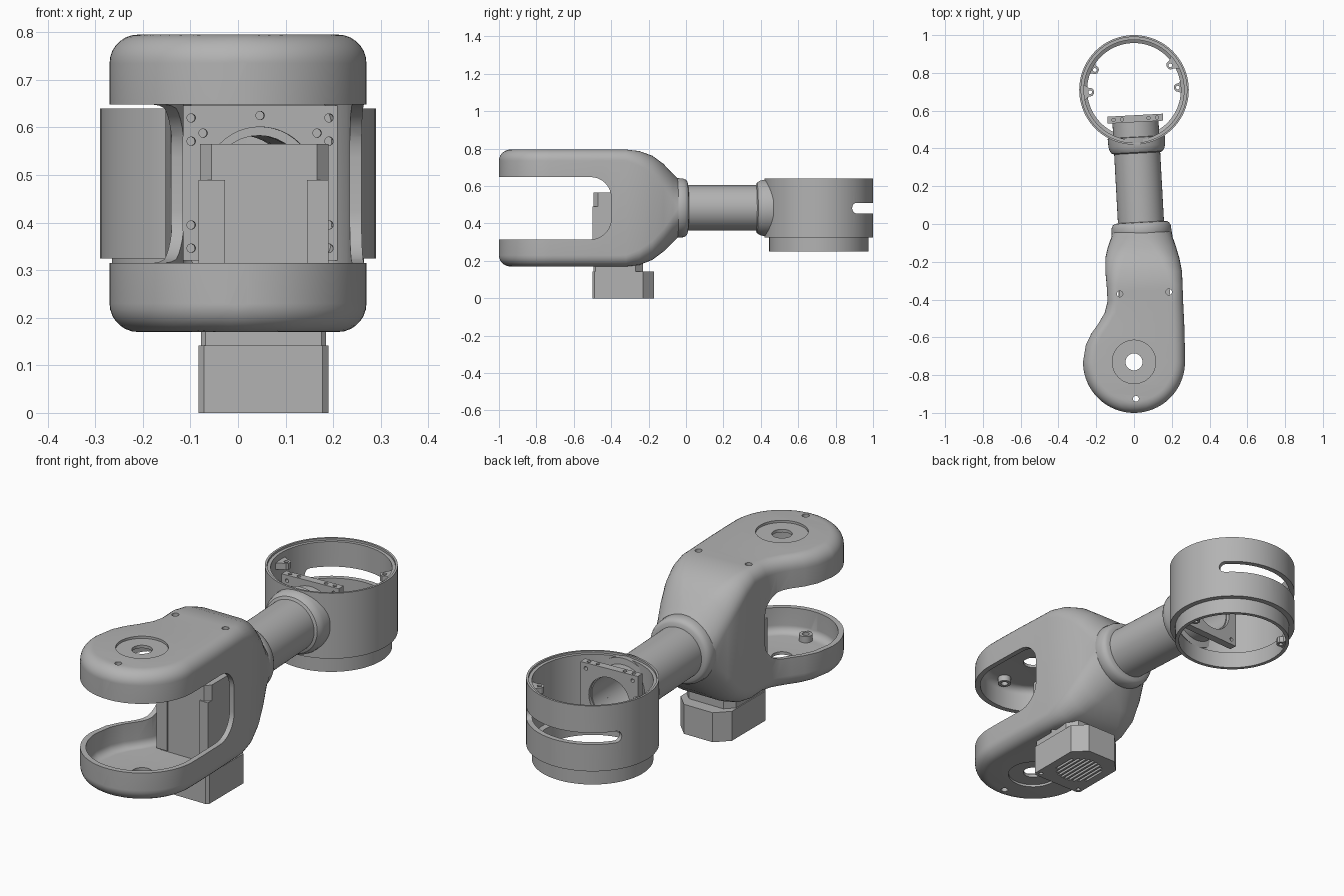
import bpy, bmesh
from math import sin, cos, acos, sqrt, pi, radians
from mathutils import Vector

if "Cube" in bpy.data.objects:
    bpy.data.objects.remove(bpy.data.objects["Cube"])

GREY = (0.45, 0.45, 0.45, 1)
mat = bpy.data.materials.new("plain grey")
mat.use_nodes = True
mat.diffuse_color = GREY
mat.node_tree.nodes["Principled BSDF"].inputs["Base Color"].default_value = GREY

Z = Vector((0, 0, 1))
Y = Vector((0, 1, 0))


def loft(name, rings, wrap=False):
    """Skin a list of equal rings; cap the ends or wrap round to the start."""
    bm = bmesh.new()
    vs = [[bm.verts.new(p) for p in ring] for ring in rings]
    n = len(vs[0])
    pairs = list(zip(vs, vs[1:])) + ([(vs[-1], vs[0])] if wrap else [])
    for a, b in pairs:
        for i in range(n):
            j = (i + 1) % n
            bm.faces.new((a[i], a[j], b[j], b[i]))
    if not wrap:
        bm.faces.new(vs[0])
        bm.faces.new(vs[-1])
    bmesh.ops.recalc_face_normals(bm, faces=bm.faces)
    me = bpy.data.meshes.new(name)
    bm.to_mesh(me)
    bm.free()
    me.materials.append(mat)
    ob = bpy.data.objects.new(name, me)
    bpy.context.collection.objects.link(ob)
    return ob


def lathe(name, profile, origin, axis, wrap=True, n=64):
    """Turn (distance along axis, radius) points about an axis."""
    axis = Vector(axis).normalized()
    u = axis.orthogonal().normalized()
    v = axis.cross(u)
    o = Vector(origin)
    return loft(name, [[o + axis * s + (u * cos(2 * pi * i / n) + v * sin(2 * pi * i / n)) * r
                        for i in range(n)] for s, r in profile], wrap)


def rod(origin, axis, start, end, r, n=32):
    return lathe("cutter", [(start, r), (end, r)], origin, axis, False, n)


def prism(name, outline, z0, z1):
    return loft(name, [[(x, y, z) for x, y in outline] for z in (z0, z1)])


def box(name, x0, x1, y0, y1, z0, z1):
    return prism(name, [(x0, y0), (x1, y0), (x1, y1), (x0, y1)], z0, z1)


def cut(target, cutter):
    cutter.hide_render = True
    mod = target.modifiers.new("cut", "BOOLEAN")
    mod.operation = "DIFFERENCE"
    mod.solver = "EXACT"
    mod.object = cutter
    bpy.context.view_layer.objects.active = target
    bpy.ops.object.modifier_apply(modifier=mod.name)
    bpy.data.objects.remove(cutter)


# Axis of the arm tube, slightly turned in plan
START = Vector((0.04, -0.05, 0.483))
ARM = (Vector((0.007, 0.555, 0.483)) - START).normalized()
SIDE = ARM.cross(Z)
CUP_Y, CUP_R, TOP, BASE, FILLET = -0.73, 0.27, 0.795, 0.17, 0.06

# Fork housing stations behind the cups: y, left x, right x, bottom, top, fillet
STATIONS = [
    (-0.64, -0.255, 0.269, BASE, TOP, FILLET), (-0.58, -0.226, 0.267, BASE, TOP, FILLET),
    (-0.53, -0.190, 0.266, BASE, TOP, FILLET), (-0.47, -0.155, 0.263, BASE, TOP, FILLET),
    (-0.41, -0.140, 0.260, BASE, TOP, FILLET), (-0.32, -0.145, 0.257, BASE, TOP, FILLET),
    (-0.25, -0.152, 0.254, 0.178, 0.787, 0.08), (-0.18, -0.152, 0.240, 0.205, 0.762, 0.10),
    (-0.12, -0.138, 0.222, 0.250, 0.718, 0.12), (-0.07, -0.120, 0.205, 0.300, 0.665, 0.14),
    (-0.04, -0.115, 0.200, 0.330, 0.635, 0.15)]


def section(y, left, right, zb, zt, f, reach):
    """Rounded section; left and right give x for an inset e."""
    top_angle = acos(1 - min(f, reach) / f)
    arc = [top_angle * i / 7 for i in range(8)]
    e = [f * (1 - cos(a)) for a in arc]
    d = [f * (1 - sin(a)) for a in arc]
    k = range(8)
    pts = [(right(e[i]), y, zt - d[i]) for i in k]
    pts += [(left(e[i]), y, zt - d[i]) for i in reversed(k)]
    pts += [(left(e[i]), y, zb + d[i]) for i in k]
    return pts + [(right(e[i]), y, zb + d[i]) for i in reversed(k)]


def housing(name, t, y_end):
    """Housing surface moved inward by t."""
    rings = []
    for i in range(19):
        r = CUP_R - t
        dy = r * cos(radians(4 + 86 * i / 18))
        half = lambda e: sqrt(max((r - e) ** 2 - dy ** 2, 1e-8))
        rings.append(section(CUP_Y - dy, lambda e: -half(e), half, BASE + t, TOP - t,
                             FILLET - t, (r - dy) * 0.97))
    for y, xl, xr, zb, zt, f in STATIONS:
        if y <= y_end:
            rings.append(section(y, lambda e: xl + t + e, lambda e: xr - t - e,
                                 zb + t, zt - t, f - t, f))
    return loft(name, rings)


# Fork housing: hollow shell with a round-cornered slot between two cups
fork = housing("fork_housing", 0, 0)
cut(fork, housing("cutter", 0.025, -0.1))
slot = [(-1.3, 0.315)]
slot += [(-0.51 + 0.11 * sin(a), 0.425 - 0.11 * cos(a)) for a in [pi / 16 * i for i in range(9)]]
slot += [(-0.51 + 0.11 * cos(a), 0.538 + 0.11 * sin(a)) for a in [pi / 16 * i for i in range(9)]]
slot += [(-1.3, 0.648)]
cut(fork, loft("cutter", [[(x, y, z) for y, z in slot] for x in (-0.6, 0.6)]))
cut(fork, rod(START, ARM, -0.15, 0.1, 0.1))
for face in (TOP, BASE):
    cut(fork, rod((0, CUP_Y, face), Z, -0.011, 0.011, 0.115, 48))
cut(fork, rod((0, CUP_Y, 0), Z, 0.1, 0.9, 0.045))
for x, y in [(0.01, -0.925), (-0.075, -0.37), (0.185, -0.36)]:
    for face in (TOP, BASE):
        cut(fork, rod((x, y, face), Z, -0.04, 0.04, 0.016, 16))

# Screw bosses inside the cups
for name, z in (("lower_boss", 0.185), ("upper_boss", 0.74)):
    lathe(name, [(0, 0.016), (0, 0.03), (0.04, 0.03), (0.04, 0.016)], (0.01, -0.925, z), Z, n=24)

# Motor: chamfered foot, neck and column with two front ribs
def chamfered(name, x0, x1, y0, y1, z0, z1, front, back):
    return prism(name, [(x0 + front, y0), (x1 - front, y0), (x1, y0 + front), (x1, y1 - back),
                        (x1 - back, y1), (x0 + back, y1), (x0, y1 - back), (x0, y0 + front)], z0, z1)


foot = chamfered("motor_foot", -0.083, 0.19, -0.5, -0.17, 0, 0.142, 0.012, 0.06)
for i in range(-4, 5):
    half = sqrt(0.105 ** 2 - (i * 0.022) ** 2)
    x = 0.053 + i * 0.022
    cut(foot, box("cutter", x - 0.006, x + 0.006, -0.335 - half, -0.335 + half, -0.02, 0.04))
for x in (-0.06, 0.166):
    cut(foot, rod((x, -0.475, 0), Z, -0.02, 0.02, 0.01, 16))
chamfered("motor_neck", -0.078, 0.185, -0.495, -0.23, 0.142, 0.2, 0.01, 0.04)
chamfered("motor_column", -0.08, 0.19, -0.495, -0.25, 0.2, 0.565, 0.024, 0.04)
for name, x0, x1 in (("left_motor_rib", 0.145, 0.19), ("right_motor_rib", -0.083, -0.027)):
    box(name, x0, x1, -0.5, -0.44, 0.2, 0.49)

# Arm tube with a collar at each end
lathe("arm_tube", [(-0.06, 0.1), (-0.06, 0.14), (-0.02, 0.15), (0, 0.16), (0.035, 0.157),
                   (0.05, 0.15), (0.057, 0.14), (0.06, 0.122), (0.425, 0.122), (0.43, 0.135),
                   (0.445, 0.145), (0.465, 0.15), (0.51, 0.152), (0.512, 0.122), (0.61, 0.122),
                   (0.61, 0.1)], START, ARM)


# Square mounting plates across the tube axis
def mount(name, s, half, thick, bore, holes):
    rings = [[START + ARM * d + SIDE * a * half + Z * b * half
              for a, b in ((-1, -1), (1, -1), (1, 1), (-1, 1))] for d in (s, s + thick)]
    plate = loft(name, rings)
    cut(plate, rod(START, ARM, s - 0.1, s + 0.1, bore, 48))
    for a, b in holes:
        cut(plate, rod(START + SIDE * a + Z * b, ARM, s - 0.05, s + 0.1, 0.009, 12))
    return plate


edge = [(a, b) for a in (-0.145, 0.145) for b in (-0.137, -0.088, 0.088, 0.137)]
mount("fork_plate", -0.12, 0.163, 0.03, 0.118, edge + [(0, 0.142), (-0.12, 0.105), (0.12, 0.105)])
end_plate = mount("end_plate", 0.59, 0.147, 0.037, 0.105, [(a, b) for a in (-0.12, 0.12)
                                                           for b in (-0.12, 0.12)])
for a in (-0.115, -0.07, 0.07, 0.115):
    cut(end_plate, rod(START + ARM * 0.608 + SIDE * a, Z, 0.135, 0.2, 0.009, 12))

# Round end housing with a stepped skirt, tube opening and curved side slot
RING = Vector((0, 0.71, 0))
ring = lathe("ring_housing", [(0.25, 0.248), (0.25, 0.265), (0.325, 0.265), (0.325, 0.29),
                              (0.64, 0.29), (0.64, 0.28), (0.63, 0.28), (0.63, 0.265),
                              (0.34, 0.265), (0.33, 0.248)], RING, Z, n=96)
cut(ring, rod(START, ARM, 0.4, 0.6, 0.1, 48))
rings = []
for i in range(41):
    u = -cos(pi * (i + 0.3) / 40.6)
    angle = radians(94.5 + 56.5 * u)
    gap = (1 - abs(u)) * radians(56.5) * 0.29
    h = sqrt(0.028 ** 2 - max(0.028 - gap, 0) ** 2)
    out = Vector((cos(angle), sin(angle), 0))
    rings.append([RING + out * r + Z * (0.482 + s * h)
                  for r, s in ((0.2, -1), (0.35, -1), (0.35, 1), (0.2, 1))])
cut(ring, loft("cutter", rings))

# Screw tabs inside the ring
for name, angle, z in (("upper_right_tab", 183, 0.57), ("upper_left_tab", 34, 0.57),
                       ("lower_right_tab", 153, 0.262), ("lower_left_tab", 3, 0.262)):
    out = Vector((cos(radians(angle)), sin(radians(angle)), 0))
    across = Z.cross(out)
    reach = 0.27 if z > 0.5 else 0.253
    shape = [(reach, -0.045), (0.24, -0.024), (0.222, -0.02), (0.213, -0.01),
             (0.213, 0.01), (0.222, 0.02), (0.24, 0.024), (reach, 0.045)]
    tab = prism(name, [(RING + out * u + across * v).xy for u, v in shape], z, z + 0.03)
    cut(tab, rod(RING + out * 0.232, Z, z - 0.05, z + 0.08, 0.01, 16))

# Smooth curved faces, keep crisp edges
for ob in bpy.context.collection.objects:
    if ob.type == "MESH" and ob.data.materials and ob.data.materials[0] == mat:
        bpy.ops.object.select_all(action="DESELECT")
        ob.select_set(True)
        bpy.context.view_layer.objects.active = ob
        bpy.ops.object.shade_smooth_by_angle(angle=radians(32))
